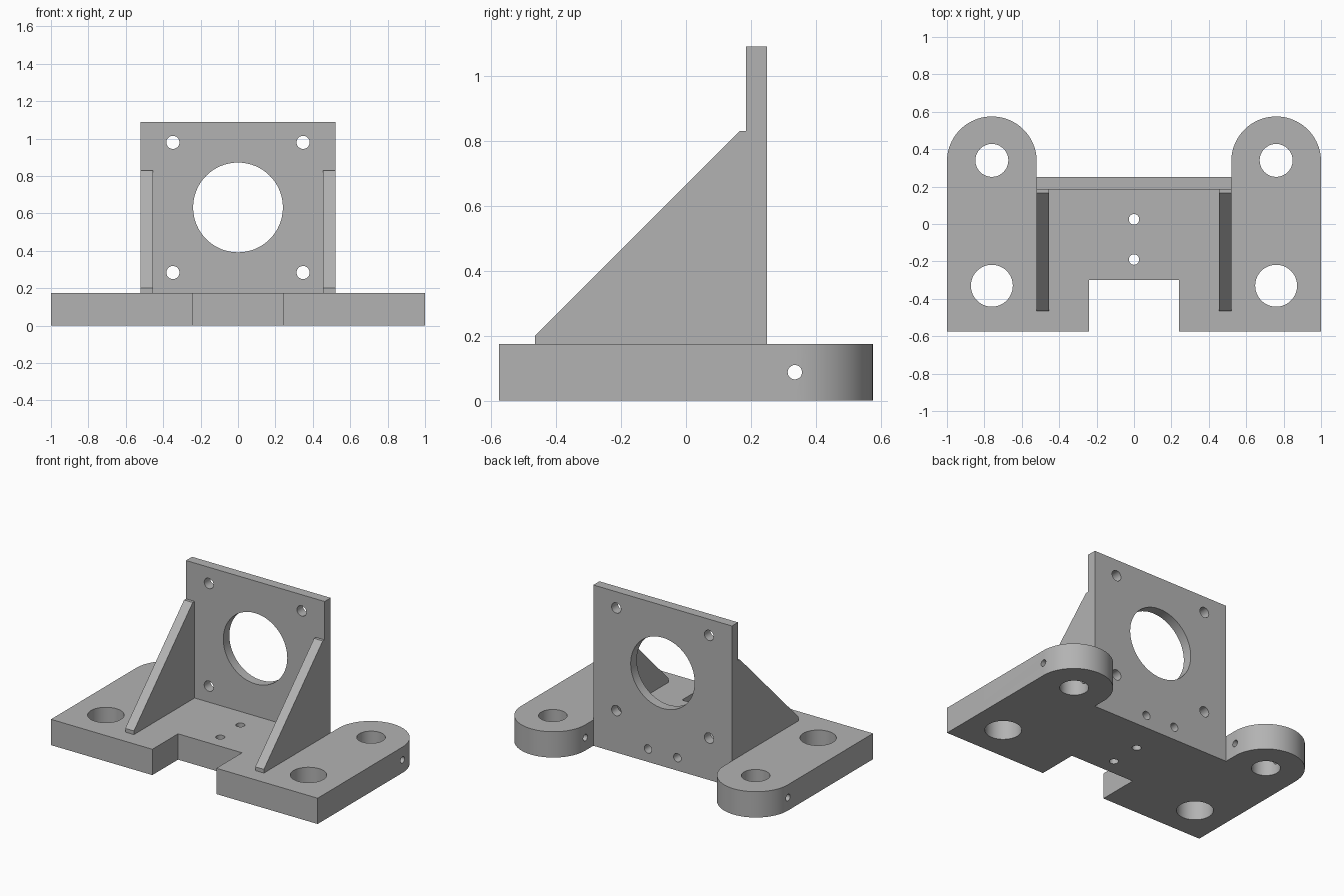
import bpy, bmesh, math
from mathutils import Matrix, Vector

if "Cube" in bpy.data.objects:
    bpy.data.objects.remove(bpy.data.objects["Cube"], do_unlink=True)

grey = bpy.data.materials.new("machined_grey")
grey.use_nodes = True
COLOUR = (0.45, 0.45, 0.45, 1)
grey.diffuse_color = COLOUR
grey.node_tree.nodes["Principled BSDF"].inputs["Base Color"].default_value = COLOUR

BASE_TOP = 0.175
PLATE_FRONT, PLATE_BACK = 0.185, 0.25
HALF_W = 0.52
LUG_X, LUG_Y, LUG_R = 0.76, 0.335, 0.24


def add_object(name, bm):
    bmesh.ops.recalc_face_normals(bm, faces=bm.faces)
    mesh = bpy.data.meshes.new(name)
    bm.to_mesh(mesh)
    bm.free()
    mesh.materials.append(grey)
    obj = bpy.data.objects.new(name, mesh)
    bpy.context.collection.objects.link(obj)
    return obj


def prism(name, points, offset):
    """Extrude a closed outline of 3D points along an offset."""
    bm = bmesh.new()
    face = bm.faces.new([bm.verts.new(p) for p in points])
    out = bmesh.ops.extrude_face_region(bm, geom=[face])
    verts = [g for g in out["geom"] if isinstance(g, bmesh.types.BMVert)]
    bmesh.ops.translate(bm, verts=verts, vec=offset)
    return add_object(name, bm)


def drill(obj, holes):
    """Cut round holes, each given as (centre, axis, radius, length)."""
    for centre, axis, radius, length in holes:
        bm = bmesh.new()
        turn = Vector(axis).to_track_quat("Z", "Y").to_matrix().to_4x4()
        bmesh.ops.create_cone(bm, cap_ends=True, segments=64, radius1=radius,
                              radius2=radius, depth=length,
                              matrix=Matrix.Translation(centre) @ turn)
        cutter = add_object("hole_cutter", bm)
        cutter.hide_render = True
        mod = obj.modifiers.new("hole", "BOOLEAN")
        mod.operation, mod.solver, mod.object = "DIFFERENCE", "EXACT", cutter
        graph = bpy.context.evaluated_depsgraph_get()
        mesh = bpy.data.meshes.new_from_object(obj.evaluated_get(graph))
        obj.modifiers.clear()
        obj.data = mesh
        bpy.data.objects.remove(cutter, do_unlink=True)


def smooth(obj):
    obj.data.shade_smooth()
    obj.data.set_sharp_from_angle(angle=math.radians(30))


# Base: front notch and two rounded lugs at the back, mirrored outline
half = [(0.24, -0.3), (0.24, -0.575), (1, -0.575)]
for i in range(41):
    a = math.pi * i / 40
    half.append((LUG_X + LUG_R * math.cos(a), LUG_Y + LUG_R * math.sin(a)))
half.append((HALF_W, PLATE_BACK))
outline = half + [(-x, y) for x, y in reversed(half)]
base = prism("base", [(x, y, 0) for x, y in outline], (0, 0, BASE_TOP))

mid = BASE_TOP / 2
Z, Y, X = (0, 0, 1), (0, 1, 0), (1, 0, 0)
holes = [((0, y, mid), Z, 0.028, 1) for y in (0.025, -0.19)]
for s in (-1, 1):
    holes += [
        ((s * LUG_X, 0.34, mid), Z, 0.088, 1),          # lug bore
        ((s * LUG_X, -0.33, mid), Z, 0.112, 1),         # front bore
        ((s * LUG_X, LUG_Y, mid), X, 0.022, 0.6),       # cross pin hole
        ((s * 0.11, PLATE_BACK, mid), Y, 0.028, 0.3),   # blind rear hole
    ]
drill(base, holes)
smooth(base)

# Upright plate with large bore and four bolt holes
plate = prism("back_plate",
              [(-HALF_W, PLATE_FRONT, BASE_TOP), (HALF_W, PLATE_FRONT, BASE_TOP),
               (HALF_W, PLATE_FRONT, 1.09), (-HALF_W, PLATE_FRONT, 1.09)],
              (0, PLATE_BACK - PLATE_FRONT, 0))
holes = [((0, 0.22, 0.632), Y, 0.24, 0.5)]
holes += [((sx * 0.348, 0.22, 0.632 + sz * 0.348), Y, 0.035, 0.5)
          for sx in (-1, 1) for sz in (-1, 1)]
drill(plate, holes)
smooth(plate)

# Triangular side gussets
gusset = [(-0.465, BASE_TOP), (PLATE_FRONT, BASE_TOP), (PLATE_FRONT, 0.83),
          (0.165, 0.83), (-0.465, 0.2)]
for s, side in ((1, "left"), (-1, "right")):
    prism(side + "_gusset", [(s * HALF_W, y, z) for y, z in gusset],
          (-s * 0.065, 0, 0))
